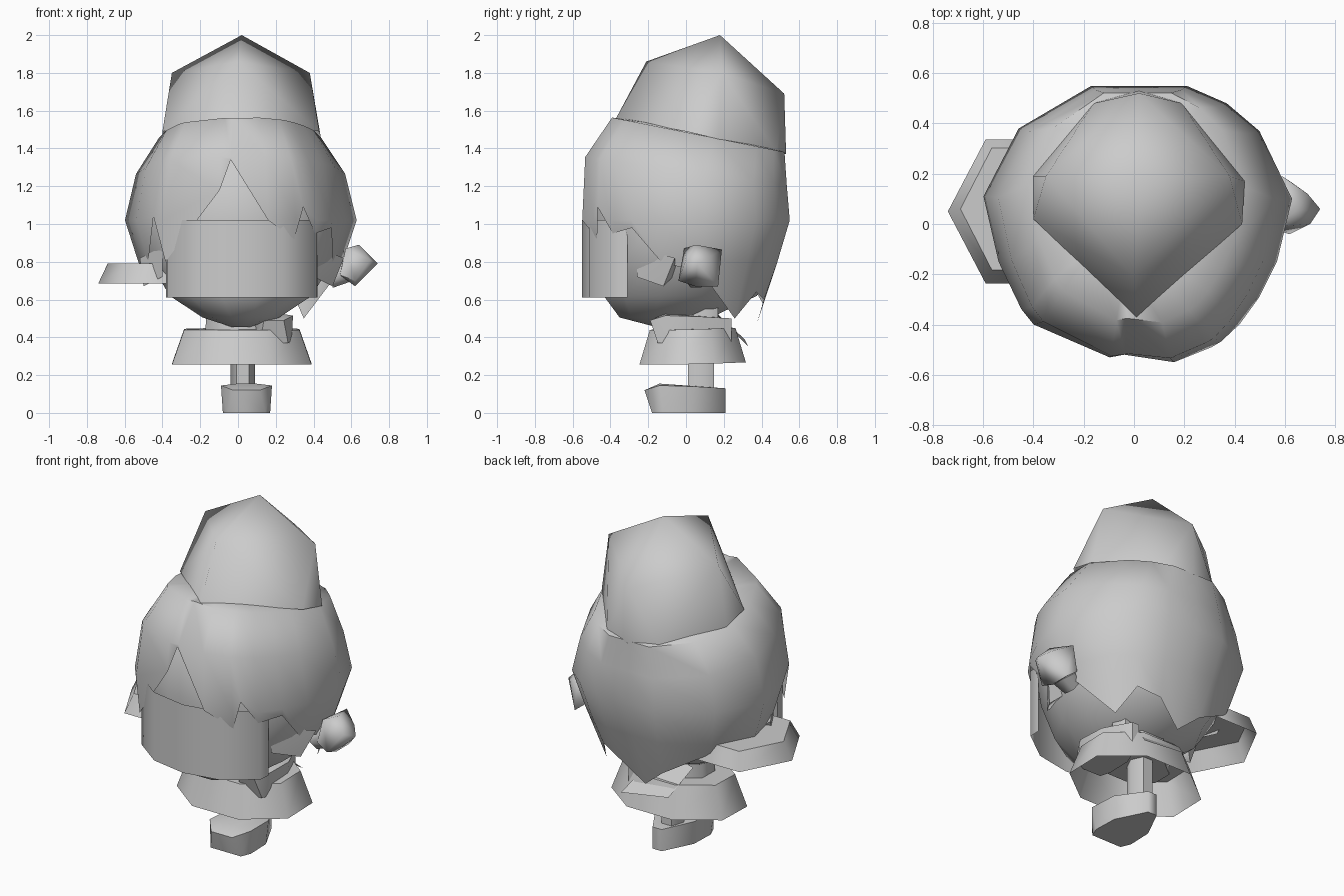
import bpy, bmesh
from math import sin, cos, pi, radians
from mathutils import Vector

if "Cube" in bpy.data.objects:
    bpy.data.objects.remove(bpy.data.objects["Cube"])


def finish(name, bm, angle):
    bmesh.ops.remove_doubles(bm, verts=bm.verts, dist=0.001)
    bmesh.ops.recalc_face_normals(bm, faces=bm.faces)
    mesh = bpy.data.meshes.new(name)
    bm.to_mesh(mesh)
    bm.free()
    ob = bpy.data.objects.new(name, mesh)
    bpy.context.collection.objects.link(ob)
    bpy.ops.object.select_all(action='DESELECT')
    bpy.context.view_layer.objects.active = ob
    ob.select_set(True)
    bpy.ops.object.shade_smooth_by_angle(angle=radians(angle))
    return ob


def hull(name, pts, angle=65, open_base=False):
    bm = bmesh.new()
    for p in pts:
        bm.verts.new(p)
    bmesh.ops.convex_hull(bm, input=bm.verts)
    loose = [v for v in bm.verts if not v.link_faces]
    bmesh.ops.delete(bm, geom=loose, context='VERTS')
    if open_base:
        base = [f for f in bm.faces if f.normal.z < -.6]
        bmesh.ops.delete(bm, geom=base, context='FACES')
    return finish(name, bm, angle)


def loft(name, rings, closed=True, caps=(True, True), angle=62):
    bm = bmesh.new()
    rows = [[bm.verts.new(p) for p in r] for r in rings]
    n = len(rows[0])
    for a, b in zip(rows, rows[1:]):
        for i in range(n if closed else n - 1):
            j = (i + 1) % n
            bm.faces.new((a[i], a[j], b[j], b[i]))
    if caps[0]:
        bm.faces.new(rows[0])
    if caps[1]:
        bm.faces.new(rows[-1])
    return finish(name, bm, angle)


def ring(cx, cy, z, rx, ry, n, turn=0.0):
    return [(cx + rx * cos(turn + 2 * pi * i / n),
             cy + ry * sin(turn + 2 * pi * i / n), z) for i in range(n)]


def interp(table, z):
    for (z0, s0), (z1, s1) in zip(table, table[1:]):
        if z <= z1:
            return s0 + (s1 - s0) * (z - z0) / (z1 - z0)
    return table[-1][1]


# Hair: vertical columns (x, y, lower tip height), each following one side profile
columns = [(-.40, -.40, .80), (-.1, -.54, 1.18), (-.04, -.53, 1.34), (.16, -.55, 1.02),
           (.31, -.49, .92), (.35, -.47, 1.09), (.42, -.40, .95), (.50, -.29, .98),
           (.57, -.15, .80), (.63, .10, .74), (.50, .37, .50), (.37, .48, .64),
           (.21, .55, .60), (.01, .55, .47), (-.17, .55, .58), (-.46, .38, .73),
           (-.60, .11, .76), (-.54, -.15, .80), (-.45, -.34, 1.04)]
profile = [(.45, .67), (.6, .75), (.8, .88), (1.0, 1.0), (1.15, .98), (1.32, .89), (1.55, .7)]
hair_rings = []
for z0, tilt, sx, sy, back in ((1.50, .2, .4, .5, .07), (1.485, .2, .70, .83, .065),
                               (1.28, .14, .90, .97, 0)):
    row = []
    for x, y, low in columns:
        yy = y * sy + back
        row.append((x * sx, yy, max(z0 - tilt * yy, min(low, 1.34))))
    hair_rings.append(row)
for z0 in (1.02, .80, .0):
    row = []
    for x, y, low in columns:
        z = max(z0, low)
        s = interp(profile, z)
        if y < -.33:  # bangs hang straight over the face
            s = max(s, .96)
        row.append((x * s, y * (1 + (s - 1) * (.5 if z > 1 else 1)), z))
    hair_rings.append(row)
loft("hair", hair_rings, caps=(False, False))

# Head under the hair
head = [(.455, .05, .06, -.1), (.505, .21, .25, -.11), (.62, .39, .42, -.03),
        (.8, .50, .49, 0), (1.03, .56, .50, 0), (1.3, .49, .47, 0), (1.45, .35, .36, .02)]
loft("head", [ring(.015, cy, z, rx, ry, 12, pi / 12) for z, rx, ry, cy in head])

# Wrapped face panel
face = [(-.38, -.32), (-.375, -.38), (-.2, -.51), (.02, -.55), (.24, -.51), (.415, -.38), (.42, -.31)]
loft("face_panel", [[(x, y, z) for x, y in face] for z in (.61, 1.02)],
     closed=False, caps=(False, False))

# Hat: faceted leaning crown, open underneath
hull("hat", [(.01, -.37, 1.56), (-.40, .02, 1.49), (-.40, .19, 1.45), (-.16, .48, 1.38),
             (.02, .53, 1.37), (.19, .48, 1.38), (.44, .17, 1.45), (.43, 0, 1.49),
             (0, -.21, 1.86), (-.35, .19, 1.80), (.38, .19, 1.80),
             (.02, .18, 2.0), (.02, .52, 1.69)], 85, open_base=True)

# Ears
for side, tip in ((1, .56), (-1, -.52)):
    hull("ear", [(.40 * side, -.26, .72), (.40 * side, -.26, .88), (tip, -.06, .82),
                 (.50 * side, -.12, .67), (.42 * side, -.05, .74)])

# Right hand: blocky fist, with a short sleeve
hull("hand", [(.57, -.01, .87), (.64, .05, .89), (.59, .19, .865), (.54, -.02, .73),
              (.62, -.04, .70), (.74, .06, .79), (.70, .0, .81), (.62, .05, .67),
              (.62, .17, .67), (.53, .15, .74), (.69, .12, .82)], 70)
a, b = Vector((.48, .05, .71)), Vector((.57, .06, .76))
turn = (b - a).to_track_quat('Z', 'Y')
loft("sleeve", [[p + turn @ Vector(q) for q in ring(0, 0, 0, r, r, 6)]
                for p, r in ((a, .06), (b, .08))], caps=(False, True))

# Left flared cuff, held out flat
loft("flared_cuff", [ring(-.44, .05, .685, .30, .33, 6), ring(-.44, .06, .79, .25, .28, 6)],
     caps=(False, True))

# Torso, skirt and scarf tail
loft("torso", [ring(.01, .03, z, r, r * .8, 8, pi / 8) for z, r in ((.38, .2), (.58, .19))])
loft("skirt", [[(x, y, z + .04 * max(0, y)) for x, y, z in ring(.02, .035, z0, rx, ry, 8, pi / 8)]
               for z0, rx, ry in ((.255, .40, .305), (.44, .33, .245))], caps=(False, True))
loft("scarf_tail", [[(.08, .12, .56), (-.16, .16, .53)], [(.2, .33, .35), (-.1, .31, .39)]],
     closed=False, caps=(False, False))


# Legs and broad-toed shoes: one planted, one raised
def leg(cx, cy, z, width, top, leg_y):
    half = [(.07, -.22, .12), (.10, -.18, 0), (.125, -.12, 0), (.135, -.14, .145),
            (.05, -.14, .155), (.12, .03, 0), (.13, .04, .14), (.03, .21, 0), (.03, .21, .13)]
    pts = half + [(-x, y, h) for x, y, h in half]
    hull("shoe", [(cx + x * width, cy + y, z + h) for x, y, h in pts], 60)
    loft("leg", [ring(cx - .02, leg_y, h, .065, .08, 6) for h in (z + .12, top)])


leg(.045, 0, 0, 1.0, .45, .08)
leg(.19, .03, .37, .75, .63, .10)
